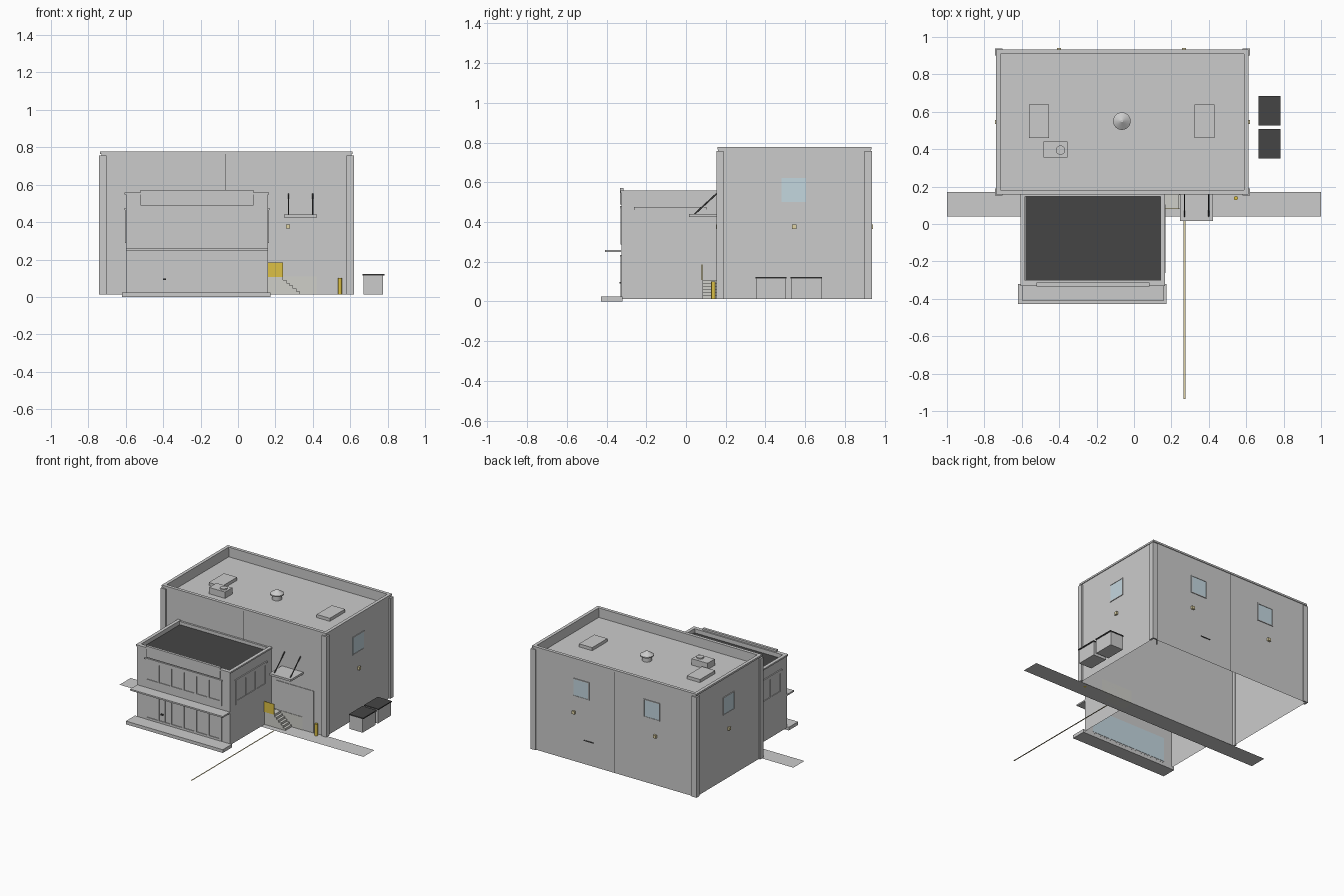
import bpy, bmesh
from mathutils import Vector
from math import pi

if "Cube" in bpy.data.objects:
    bpy.data.objects.remove(bpy.data.objects["Cube"])


def mat(name, r, g, b):
    m = bpy.data.materials.new(name)
    m.diffuse_color = (r, g, b, 1)
    m.use_nodes = True
    m.node_tree.nodes["Principled BSDF"].inputs["Base Color"].default_value = m.diffuse_color
    return m


YELLOW = mat("yellow", 0.72, 0.53, 0.06)
DARK = mat("dark", 0.06, 0.06, 0.06)
GLASS = mat("glass", 0.55, 0.68, 0.74)
PALE = mat("pale_concrete", 0.62, 0.62, 0.58)
LAMP = mat("lamp", 0.75, 0.66, 0.38)
G = 0.013  # ground level


def finish(name, bm, m=None):
    me = bpy.data.meshes.new(name)
    bm.to_mesh(me)
    bm.free()
    ob = bpy.data.objects.new(name, me)
    bpy.context.collection.objects.link(ob)
    if m:
        me.materials.append(m)
    return ob


def boxes(name, items, m=None):
    """One object from several (x0, x1, y0, y1, z0, z1) boxes."""
    bm = bmesh.new()
    for x0, x1, y0, y1, z0, z1 in items:
        vs = bmesh.ops.create_cube(bm, size=1)["verts"]
        for v in vs:
            v.co = Vector(((x0 + x1) / 2 + v.co.x * (x1 - x0),
                           (y0 + y1) / 2 + v.co.y * (y1 - y0),
                           (z0 + z1) / 2 + v.co.z * (z1 - z0)))
    return finish(name, bm, m)


def sheet(name, x0, x1, y0, y1, z, m=None):
    bm = bmesh.new()
    bm.faces.new([bm.verts.new(p) for p in
                  ((x0, y0, z), (x1, y0, z), (x1, y1, z), (x0, y1, z))])
    return finish(name, bm, m)


def shell(name, x0, x1, y0, y1, top, roof, t):
    """Open-bottomed walls with a parapet and a sunken roof."""
    bm = bmesh.new()
    rings = []
    for d, z in ((0, G), (0, top), (t, top), (t, roof)):
        rings.append([bm.verts.new(p) for p in (
            (x0 + d, y0 + d, z), (x1 - d, y0 + d, z),
            (x1 - d, y1 - d, z), (x0 + d, y1 - d, z))])
    for a, b in zip(rings, rings[1:]):
        for i in range(4):
            j = (i + 1) % 4
            bm.faces.new((a[i], a[j], b[j], b[i]))
    bm.faces.new(rings[-1])
    return finish(name, bm)


def cylinder(name, p, q, r0, r1=None, n=16, m=None):
    bm = bmesh.new()
    p, q = Vector(p), Vector(q)
    bmesh.ops.create_cone(bm, cap_ends=True, segments=n, radius1=r0,
                          radius2=r0 if r1 is None else r1, depth=(q - p).length)
    ob = finish(name, bm, m)
    ob.location = (p + q) / 2
    ob.rotation_euler = (q - p).to_track_quat('Z', 'Y').to_euler()
    for f in ob.data.polygons:
        f.use_smooth = len(f.vertices) < 5
    for e in ob.data.edges:
        if abs(ob.data.vertices[e.vertices[0]].co.z - ob.data.vertices[e.vertices[1]].co.z) < 1e-6:
            e.use_edge_sharp = True
    return ob


# wall planes: axis across, position, outward sign
X0, X1, Y0, Y1 = -0.73, 0.607, 0.162, 0.928
OX0, OX1, OY0 = -0.6, 0.16, -0.324
WALLS = {"front": ("x", Y0, -1), "back": ("x", Y1, 1), "right": ("y", X1, 1),
         "left": ("y", X0, -1), "office_front": ("x", OY0, -1),
         "office_right": ("y", OX1, 1), "office_left": ("y", OX0, -1)}


def on_wall(w, u0, u1, z0, z1, d, back=0.002):
    """Box lying on a wall, sticking out by d."""
    ax, p, s = WALLS[w]
    a, b = sorted((p - s * back, p + s * d))
    return (u0, u1, a, b, z0, z1) if ax == "x" else (a, b, u0, u1, z0, z1)


# warehouse shell, coping and corner trims
shell("warehouse", X0, X1, Y0, Y1, 0.77, 0.705, 0.016)


def coping(name, x0, x1, y0, y1, z0, z1, t):
    boxes(name, [(x0, x1, y0, y0 + t, z0, z1), (x0, x1, y1 - t, y1, z0, z1),
                 (x0, x0 + t, y0 + t, y1 - t, z0, z1), (x1 - t, x1, y0 + t, y1 - t, z0, z1)])


coping("warehouse_coping", X0 - 0.007, X1 + 0.005, Y0 - 0.003, Y1 + 0.005, 0.765, 0.778, 0.024)
trims = []
for cx, sx in ((X0, 1), (X1, -1)):
    for w in ("front", "back"):
        trims.append(on_wall(w, *sorted((cx - sx * 0.012, cx + sx * 0.028)), G, 0.757, 0.009))
for cy, sy in ((Y0, 1), (Y1, -1)):
    for w in ("left", "right"):
        trims.append(on_wall(w, *sorted((cy, cy + sy * 0.028)), G, 0.757, 0.012))
boxes("corner_trims", trims)
boxes("wall_seams", [on_wall("front", -0.068, -0.063, 0.5, 0.765, 0.002),
                     on_wall("back", -0.067, -0.064, G, 0.765, 0.002)], DARK)
boxes("back_slot", [on_wall("back", 0.11, 0.19, 0.185, 0.191, 0.004)], DARK)

# warehouse windows and wall lamps
panes, frames, lamps = [], [], [on_wall("front", 0.257, 0.279, 0.365, 0.387, 0.012)]
for w, c, l in (("right", 0.543, 0.545), ("left", 0.543, 0.545),
                ("back", 0.21, 0.267), ("back", -0.37, -0.4)):
    a, b, lo, hi, e = c - 0.067, c + 0.067, 0.495, 0.628, 0.006
    panes.append(on_wall(w, a, b, lo, hi, 0.002))
    frames += [on_wall(w, a, b, lo, lo + e, 0.005), on_wall(w, a, b, hi - e, hi, 0.005),
               on_wall(w, a, a + e, lo, hi, 0.005), on_wall(w, b - e, b, lo, hi, 0.005)]
    lamps.append(on_wall(w, l - 0.011, l + 0.011, 0.365, 0.387, 0.014))
boxes("warehouse_glass", panes, GLASS)
boxes("warehouse_window_frames", frames)
boxes("wall_lamps", lamps, LAMP)

# warehouse roof equipment
for i, x in enumerate((-0.508, 0.377)):
    boxes(f"skylight_{i}", [(x - 0.054, x + 0.054, 0.46, 0.638, 0.7, 0.728)])
boxes("roof_unit", [(-0.485, -0.355, 0.355, 0.44, 0.7, 0.752)])
cylinder("roof_unit_fan", (-0.393, 0.395, 0.75), (-0.393, 0.395, 0.762), 0.025)
cylinder("vent_pipe", (-0.065, 0.55, 0.7), (-0.065, 0.55, 0.745), 0.033, n=24)
cylinder("vent_rim", (-0.065, 0.55, 0.74), (-0.065, 0.55, 0.748), 0.047, n=24)
cylinder("vent_cap", (-0.065, 0.55, 0.748), (-0.065, 0.55, 0.775), 0.047, 0.006, n=24)

# office shell, roof, parapet, canopy band and front step
shell("office", OX0, OX1, OY0, Y0 + 0.004, 0.553, 0.525, 0.018)
sheet("office_roof", OX0 + 0.019, OX1 - 0.019, OY0 + 0.024, Y0 - 0.004, 0.529, DARK)
cz = (0.547, 0.558)
boxes("office_coping", [(OX0 - 0.007, OX1 + 0.007, OY0 - 0.007, OY0 + 0.022, *cz),
                        (OX0 - 0.007, OX0 + 0.018, OY0 + 0.022, Y0, *cz),
                        (OX1 - 0.018, OX1 + 0.007, OY0 + 0.022, Y0, *cz)])
boxes("raised_parapet", [(-0.522, 0.084, OY0 - 0.009, OY0 + 0.01, 0.488, 0.571)])
boxes("front_awning", [(OX0, OX1, -0.408, OY0, 0.248, 0.259)])
boxes("front_step", [(-0.62, 0.175, -0.428, OY0 + 0.004, 0, 0.024)])


# office window bands
def window_band(name, w, u0, u1, z0, z1, sill, n):
    gap, head = 0.015, 0.026
    step = (u1 - u0 - gap) / n
    parts = [on_wall(w, u0, u1, z0, z0 + sill, 0.005),
             on_wall(w, u0, u1, z1 - head, z1 - 0.011, 0.005),
             on_wall(w, u0 - 0.004, u1 + 0.004, z1 - 0.011, z1, 0.008)]
    for i in range(n + 1):
        a = u0 + i * step
        parts.append(on_wall(w, a, a + gap, z0 + sill, z1 - head, 0.005))
    boxes(name, parts)


window_band("upper_front_windows", "office_front", -0.533, 0.094, 0.288, 0.48, 0.036, 6)
window_band("lower_front_windows", "office_front", -0.533, 0.094, 0.026, 0.235, 0.016, 6)
window_band("right_side_windows", "office_right", -0.257, 0.1, 0.288, 0.475, 0.028, 3)
window_band("left_side_windows", "office_left", -0.257, 0.1, 0.288, 0.475, 0.028, 3)
boxes("front_door_stile", [on_wall("office_front", -0.374, -0.367, 0.04, 0.21, 0.006)])
boxes("front_door_handle", [on_wall("office_front", -0.402, -0.386, 0.09, 0.098, 0.012)], DARK)
boxes("inner_glass", [(-0.53, 0.09, OY0 + 0.003, OY0 + 0.005, 0.035, 0.215)], GLASS)

# side entrance: wall panel, canopy and its rods
boxes("entrance_panel", [on_wall("front", 0.2, 0.51, G, 0.323, 0.004)])
boxes("entrance_canopy", [(0.246, 0.422, 0.015, Y0, 0.425, 0.44)])
for i, x in enumerate((0.27, 0.4)):
    cylinder(f"canopy_rod_{i}", (x, 0.04, 0.437), (x, Y0, 0.55), 0.004, n=8, m=DARK)

# side stairs with railing and wall base
n = 6
run, rise = 0.11 / n, (0.107 - G) / n
stairs = [(0.155, 0.24, 0.082, Y0, G, 0.107)]
for i in range(n - 1):
    x = 0.24 + i * run
    stairs.append((x, x + run, 0.082, Y0, G, 0.107 - (i + 1) * rise))
boxes("side_stairs", stairs, PALE)
boxes("stair_wall_base", [on_wall("front", 0.155, 0.42, G, 0.109, 0.007)], PALE)
boxes("stair_railing", [(0.155, 0.24, 0.079, 0.083, 0.107, 0.185)], YELLOW)

# bollard, pavement and painted line
cylinder("bollard", (0.545, 0.138, G), (0.545, 0.138, 0.1), 0.011, m=YELLOW)
sheet("pavement", -1, 1, 0.04, 0.17, G)
sheet("painted_line", 0.265, 0.275, -0.935, 0.04, G + 0.0005, LAMP)

# waste bins
for i, y in enumerate((0.428, 0.606)):
    boxes(f"bin_{i}", [(0.67, 0.776, y - 0.076, y + 0.076, G, 0.115)])
    boxes(f"bin_lid_{i}", [(0.666, 0.782, y - 0.079, y + 0.079, 0.115, 0.123)], DARK)
